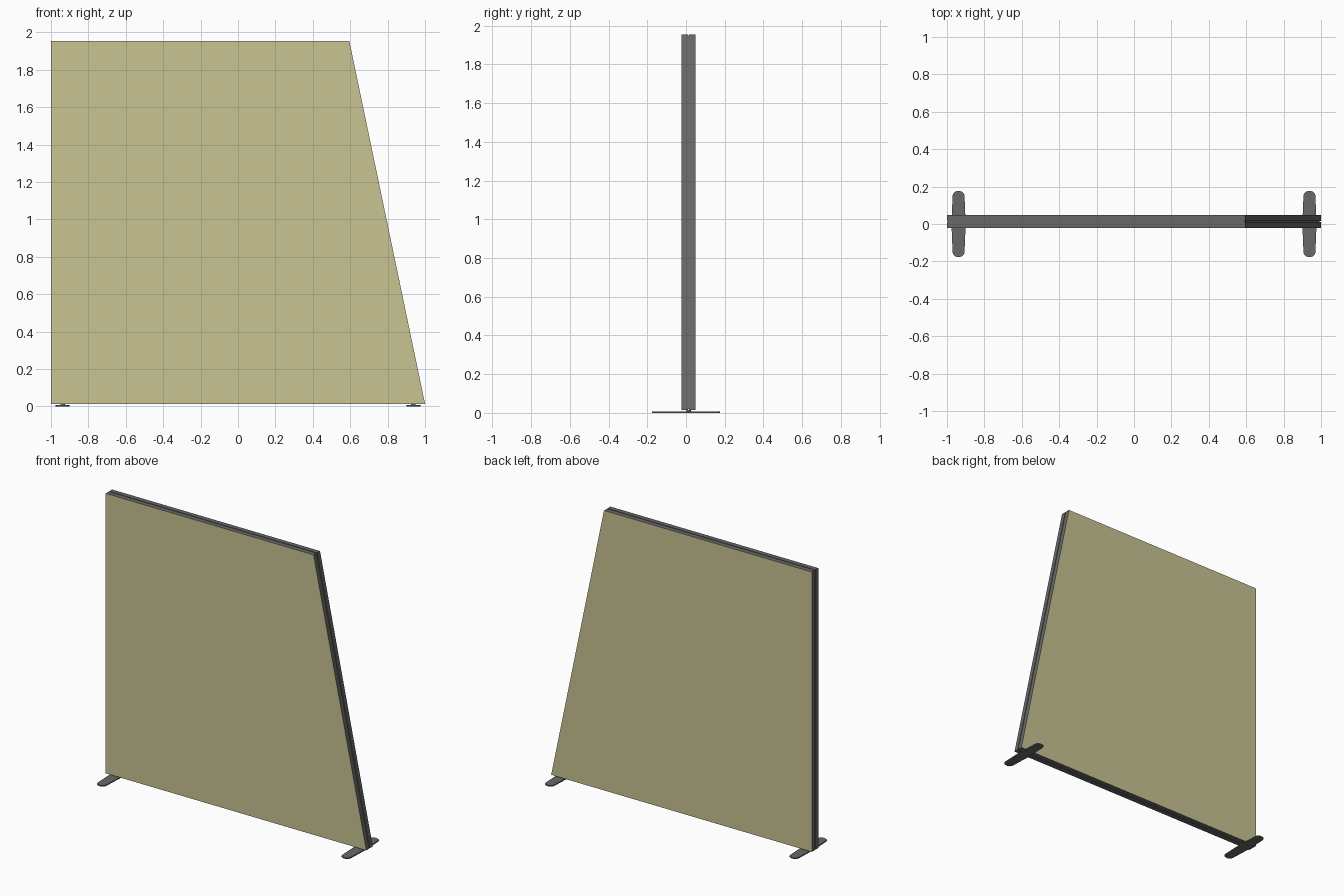
import bpy, bmesh, math
from mathutils import Vector

if "Cube" in bpy.data.objects:
    bpy.data.objects.remove(bpy.data.objects["Cube"])

Z0, Z1 = 0.014, 1.955            # screen bottom and top
Y0, Y1 = -0.022, 0.049           # screen front and back
OUTLINE = [(-1, Z0), (1, Z0), (0.595, Z1), (-1, Z1)]


def inset(pts, d):
    """Offset a counter-clockwise outline inwards by d."""
    out, n = [], len(pts)
    for i in range(n):
        p = Vector(pts[i])
        a = (p - Vector(pts[i - 1])).normalized()
        b = (Vector(pts[(i + 1) % n]) - p).normalized()
        na, nb = Vector((-a.y, a.x)), Vector((-b.y, b.x))
        out.append(p + (na + nb) * (d / (1 + na.dot(nb))))
    return out


def finish(bm, name, mat=None):
    mesh = bpy.data.meshes.new(name)
    bm.to_mesh(mesh)
    bm.free()
    obj = bpy.data.objects.new(name, mesh)
    bpy.context.collection.objects.link(obj)
    if mat:
        mesh.materials.append(mat)
    return obj


def material(name, color):
    mat = bpy.data.materials.new(name)
    mat.diffuse_color = color
    mat.use_nodes = True
    mat.node_tree.nodes["Principled BSDF"].inputs["Base Color"].default_value = mat.diffuse_color
    return mat


fabric = material("olive_fabric", (0.58, 0.55, 0.29, 1))
dark = material("dark_metal", (0.14, 0.14, 0.14, 1))

# Frame edge: outline swept through the depth with a slim groove mid-way
bm = bmesh.new()
mid = (Y0 + Y1) / 2
steps = [(Y0, 0), (mid - 0.003, 0), (mid - 0.003, 0.006),
         (mid + 0.003, 0.006), (mid + 0.003, 0), (Y1, 0)]
rings = [[bm.verts.new((p[0], y, p[1])) for p in inset(OUTLINE, d)] for y, d in steps]
for r, s in zip(rings, rings[1:]):
    for i in range(4):
        j = (i + 1) % 4
        bm.faces.new((r[j], r[i], s[i], s[j]))
bmesh.ops.recalc_face_normals(bm, faces=bm.faces)
finish(bm, "screen_frame", dark)

# Fabric faces closing the frame at front and back
for name, y, order in (("front_fabric", Y0, 1), ("back_fabric", Y1, -1)):
    bm = bmesh.new()
    bm.faces.new([bm.verts.new((x, y, z)) for x, z in OUTLINE[::order]])
    finish(bm, name, fabric)

# Feet: thin tapered plates with rounded ends, and a small hidden spacer
quarter = [(0.038, 0)]
for k in range(6):
    a = math.radians(90 * k / 5)
    quarter.append((0.006 + 0.026 * math.cos(a), 0.148 + 0.028 * math.sin(a)))
half = quarter + [(-x, y) for x, y in quarter[::-1]]
plan = half + [(-x, -y) for x, y in half[1:-1]]
for side, cx in (("left", -0.938), ("right", 0.938)):
    bm = bmesh.new()
    face = bm.faces.new([bm.verts.new((cx + x, y, 0)) for x, y in plan])
    up = bmesh.ops.extrude_face_region(bm, geom=[face])["geom"]
    bmesh.ops.translate(bm, vec=(0, 0, 0.008),
                        verts=[v for v in up if isinstance(v, bmesh.types.BMVert)])
    bmesh.ops.recalc_face_normals(bm, faces=bm.faces)
    finish(bm, side + "_foot", dark)
    bpy.ops.mesh.primitive_cylinder_add(vertices=16, radius=0.012, depth=0.007,
                                        location=(cx, mid, 0.0113))
    bpy.context.object.name = side + "_spacer"
    bpy.context.object.data.materials.append(dark)
